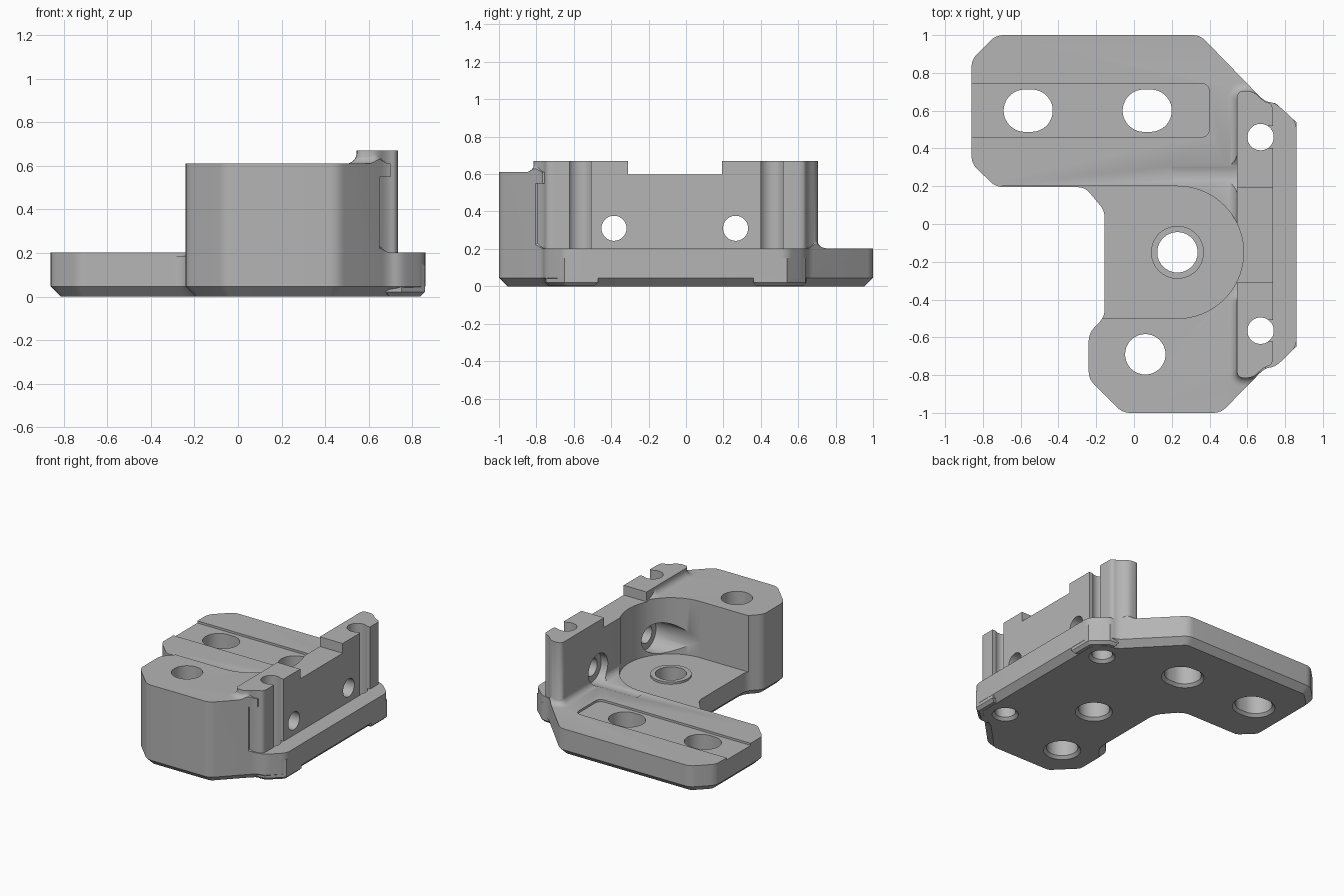
import bpy, bmesh, math
from mathutils import Matrix, Vector

cube = bpy.data.objects.get("Cube")
if cube:
    bpy.data.objects.remove(cube)

grey = bpy.data.materials.new("plain grey")
grey.use_nodes = True
grey.diffuse_color = (0.46, 0.46, 0.46, 1)
grey.node_tree.nodes["Principled BSDF"].inputs["Base Color"].default_value = grey.diffuse_color


def rounded(points, cut=0.04, steps=5):
    """Round each corner of a counter-clockwise outline."""
    pts, out = [Vector(p) for p in points], []
    for i, p in enumerate(pts):
        a, b = pts[i - 1] - p, pts[(i + 1) % len(pts)] - p
        s = p + a.normalized() * min(cut, a.length * 0.45)
        e = p + b.normalized() * min(cut, b.length * 0.45)
        for k in range(steps + 1):
            t = k / steps
            out.append(s * (1 - t) ** 2 + p * 2 * t * (1 - t) + e * t * t)
    return out


def offset(pts, d):
    """Move an outline outward by d (inward when negative)."""
    out = []
    for i, p in enumerate(pts):
        a, b = (p - pts[i - 1]).normalized(), (pts[(i + 1) % len(pts)] - p).normalized()
        na, nb = Vector((a.y, -a.x)), Vector((b.y, -b.x))
        out.append(p + (na + nb) * d / (1 + na.dot(nb)))
    return out


def rect(x0, x1, y0, y1):
    return [Vector(p) for p in ((x0, y0), (x1, y0), (x1, y1), (x0, y1))]


def stadium(x, y, r, half=0.0, n=48):
    pts = []
    for k in range(n):
        a = math.tau * (k + 0.5) / n
        pts.append(Vector((x + r * math.cos(a) + math.copysign(half, math.cos(a)), y + r * math.sin(a))))
    return pts


def loft(name, layers):
    """Solid through stacked outlines given as (points, z)."""
    bm = bmesh.new()
    rings = [[bm.verts.new((p.x, p.y, z)) for p in pts] for pts, z in layers]
    bm.faces.new(rings[0][::-1])
    bm.faces.new(rings[-1])
    for lo, hi in zip(rings, rings[1:]):
        for i in range(len(lo)):
            j = (i + 1) % len(lo)
            bm.faces.new((lo[i], lo[j], hi[j], hi[i]))
    mesh = bpy.data.meshes.new(name)
    bm.to_mesh(mesh)
    bm.free()
    mesh.materials.append(grey)
    ob = bpy.data.objects.new(name, mesh)
    bpy.context.collection.objects.link(ob)
    return ob


def prism(name, pts, z0, z1):
    return loft(name, [(pts, z0), (pts, z1)])


def combine(target, tool, operation):
    """Apply a boolean and discard the tool."""
    mod = target.modifiers.new("shape", "BOOLEAN")
    mod.operation, mod.object, mod.solver = operation, tool, "EXACT"
    bpy.context.view_layer.objects.active = target
    bpy.ops.object.modifier_apply(modifier=mod.name)
    bpy.data.objects.remove(tool)


def cove(name, pts, z, r=0.05):
    """Concave fillet around the foot of a wall."""
    layers = [(offset(pts, r), z - 0.06)]
    for k in range(7):
        a = k / 6 * math.pi / 2
        layers.append((offset(pts, r * (1 - math.sin(a))), z + r * (1 - math.cos(a))))
    return loft(name, layers)


MID = -0.055  # the upright wall mirrors about this y
TOP, BLOCK, FLOOR, POCKET = 0.67, 0.61, 0.203, 0.187

# Footprint with a chamfered underside
outline = rounded([(-0.24, -0.82), (-0.06, -1), (0.46, -1), (0.69, -0.765), (0.75, -0.755),
                   (0.86, -0.65), (0.86, 0.54), (0.75, 0.64), (0.69, 0.65), (0.35, 1),
                   (-0.73, 1), (-0.86, 0.87), (-0.86, 0.32), (-0.73, 0.195), (-0.26, 0.195),
                   (-0.155, 0.07), (-0.155, -0.49), (-0.24, -0.58)])
bracket = loft("mounting_bracket", [(offset(outline, -0.045), 0), (outline, 0.045), (outline, 0.9)])

# Heights: low plate, front block, upright wall and its fillets
form = prism("form", rect(-2, 2, -2, 2), -0.5, FLOOR)
combine(form, prism("front_block", rect(-1, 0.65, -1.5, -0.15), 0.1, BLOCK), "UNION")
half = [(0.735, 0.635), (0.685, 0.65), (0.63, 0.705), (0.545, 0.705)]
lower = [(x, 2 * MID - y) for x, y in half[::-1]]
combine(form, cove("wall_foot", rounded(rect(0.545, 0.65, -0.81, 0.7)), FLOOR), "UNION")
combine(form, cove("block_fillet", rounded(rect(0.545, 0.65, -0.81, -0.38)), BLOCK), "UNION")
combine(form, prism("upright_wall", rounded(lower + half), 0.12, TOP), "UNION")
combine(bracket, form, "INTERSECT")

# Round pocket open to the side, long shallow recess, notch in the wall top
pocket = [Vector((0.23 + 0.35 * math.sin(a), -0.15 - 0.35 * math.cos(a)))
          for a in (math.pi * k / 40 for k in range(41))]
pocket += [Vector((-0.7, 0.2)), Vector((-0.7, -0.5))]
recess = rect(-1, 0.4, 0.46, 0.745)
recess = recess[:1] + rounded(recess, 0.05)[6:18] + recess[3:]
for name, pts, z in (("pocket", pocket, POCKET), ("recess", recess, POCKET),
                     ("notch", rect(0.45, 0.9, -0.31, 0.193), 0.597)):
    combine(bracket, prism(name, pts, z, 1), "DIFFERENCE")

# Raised rim around the pocket hole
combine(bracket, prism("rim", stadium(0.23, -0.15, 0.14), 0.1, FLOOR), "UNION")

# Thicker corners below the outer ledge
for side in (1, -1):
    pts = [Vector((x, MID + side * (y - MID)))
           for x, y in ((0.62, 0.42), (0.8, 0.36), (0.859, 0.36), (0.859, 0.54), (0.75, 0.639), (0.68, 0.645))]
    if side < 0:
        pts.reverse()
    combine(bracket, loft("corner", [(offset(pts, -0.02), 0.001), (pts, 0.021), (pts, 0.15)]), "UNION")

# Vertical holes, countersunk below
for x, y, r, stretch in ((-0.56, 0.6, 0.112, 0.018), (0.07, 0.6, 0.112, 0.018), (0.23, -0.15, 0.107, 0),
                         (0.06, -0.69, 0.107, 0), (0.67, 0.46, 0.07, 0), (0.67, -0.565, 0.07, 0)):
    pts = stadium(x, y, r, stretch)
    combine(bracket, loft("hole", [(offset(pts, 0.04), -0.02), (pts, 0.02), (pts, 1)]), "DIFFERENCE")

# Open channels above the two ledge holes
for y in (0.46, -0.565):
    combine(bracket, prism("channel", rect(0.67, 0.78, y - 0.058, y + 0.058), FLOOR, 1), "DIFFERENCE")

# Cross holes through the wall with wide inner counterbores
for y in (-0.385, 0.265):
    for r, x0, x1 in ((0.067, 0.4, 1), (0.115, 0.2, 0.6)):
        bore = prism("bore", stadium(0, 0, r), x0, x1)
        bore.data.transform(Matrix.Translation((0, y, 0.31)) @ Matrix.Rotation(math.pi / 2, 4, "Y"))
        combine(bracket, bore, "DIFFERENCE")

bpy.ops.object.select_all(action="DESELECT")
bracket.select_set(True)
bpy.context.view_layer.objects.active = bracket
bpy.ops.object.shade_smooth_by_angle(angle=math.radians(30))
